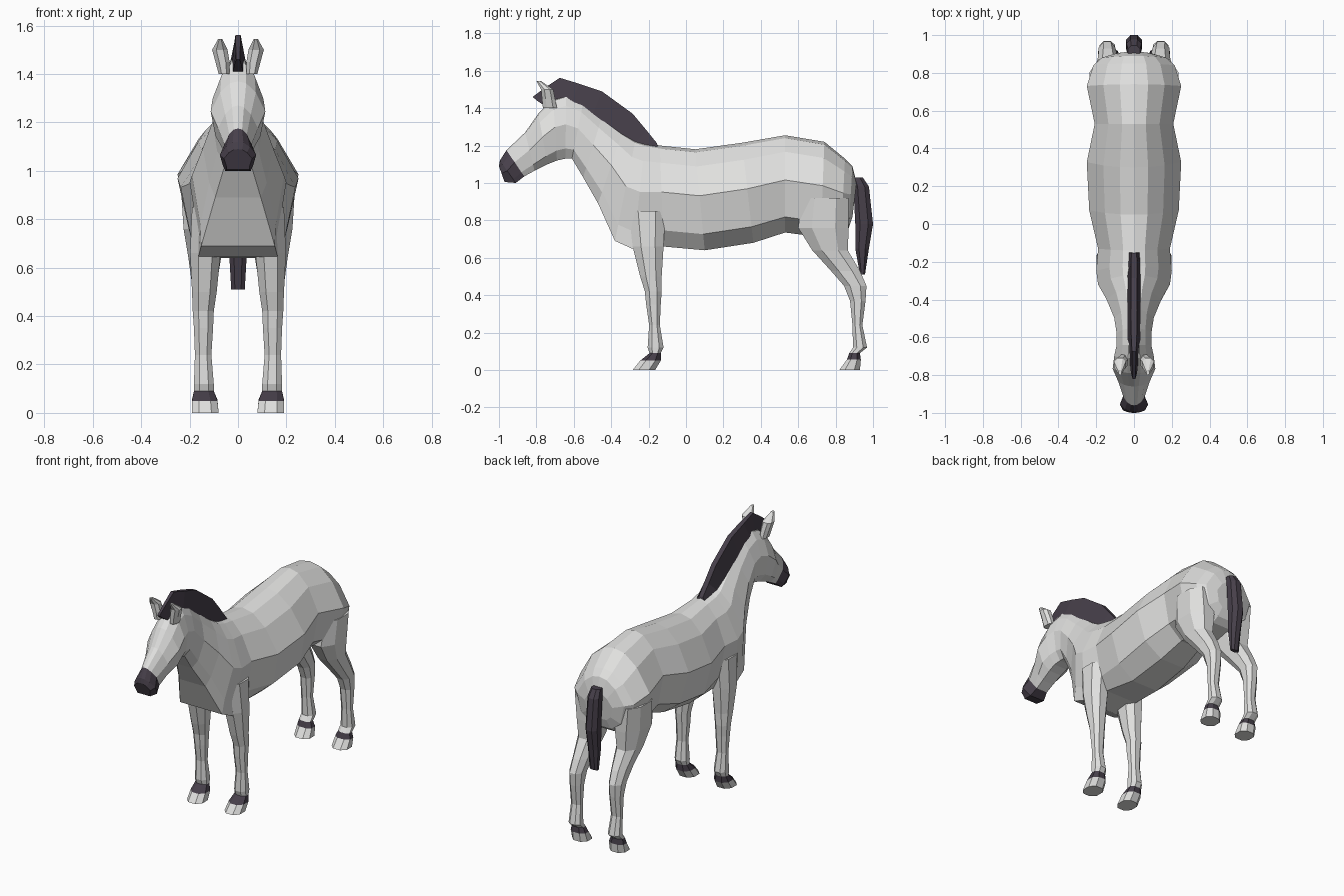
import bpy, bmesh
from mathutils import Vector


def material(name, rgb):
    m = bpy.data.materials.new(name)
    m.diffuse_color = (*rgb, 1)
    return m


COAT = material("light grey coat", (0.74, 0.74, 0.73))
DARK = material("dark hair", (0.062, 0.05, 0.068))


def loft(name, rings, dark=(), mats=(COAT, DARK), mirror=False):
    """Skin a list of rings; segments listed in dark get the second material."""
    bm = bmesh.new()
    vs = [[bm.verts.new(p) for p in r] for r in rings]
    n = len(rings[0])
    for i in range(len(vs) - 1):
        for j in range(n):
            k = (j + 1) % n
            f = bm.faces.new((vs[i][j], vs[i][k], vs[i + 1][k], vs[i + 1][j]))
            f.material_index = int(i in dark)
    bm.faces.new(vs[0])
    cap = bm.faces.new(vs[-1])
    cap.material_index = int(len(vs) - 2 in dark)
    bmesh.ops.recalc_face_normals(bm, faces=bm.faces)
    me = bpy.data.meshes.new(name)
    bm.to_mesh(me)
    bm.free()
    for m in mats:
        me.materials.append(m)
    ob = bpy.data.objects.new(name, me)
    bpy.context.collection.objects.link(ob)
    if mirror:
        ob.modifiers.new("mirror", 'MIRROR')
    return ob


def body_ring(ty, tz, by, bz, w, base):
    """Cross-section strung between a top point and a bottom point."""
    top, bot = Vector((0, ty, tz)), Vector((0, by, bz))
    half = [(0.03, 0.3), (0.17, 0.65), (0.46, 1.0), (0.84, max(0.82, base)), (1.0, base)]
    pts = [top.lerp(bot, t) + Vector((w * k, 0, 0)) for t, k in half]
    return [top] + pts + [Vector((-p.x, p.y, p.z)) for p in reversed(pts)]


# Trunk, neck and head in one skin: top y, top z, bottom y, bottom z, half width, base width
body = [
    (0.912, 1.00, 0.89, 0.82, 0.10, 0.5),
    (0.89, 1.09, 0.87, 0.76, 0.17, 0.4),
    (0.85, 1.13, 0.83, 0.73, 0.215, 0.35),
    (0.74, 1.22, 0.72, 0.71, 0.25, 0.3),
    (0.53, 1.255, 0.53, 0.735, 0.208, 0.35),
    (0.30, 1.215, 0.36, 0.68, 0.25, 0.35),
    (0.05, 1.18, 0.10, 0.64, 0.237, 0.4),
    (-0.14, 1.20, -0.12, 0.66, 0.19, 0.6),
    (-0.22, 1.215, -0.28, 0.645, 0.20, 0.82),
    (-0.27, 1.23, -0.38, 0.69, 0.19, 0.8),
    (-0.34, 1.27, -0.47, 0.89, 0.145, 0.65),
    (-0.45, 1.35, -0.55, 1.03, 0.105, 0.5),
    (-0.55, 1.43, -0.61, 1.13, 0.092, 0.45),
    (-0.64, 1.47, -0.645, 1.13, 0.092, 0.45),
    (-0.71, 1.45, -0.69, 1.12, 0.105, 0.45),
    (-0.79, 1.37, -0.74, 1.10, 0.113, 0.4),
    (-0.86, 1.27, -0.81, 1.065, 0.082, 0.5),
    (-0.96, 1.175, -0.865, 1.035, 0.056, 0.7),
    (-0.995, 1.12, -0.91, 1.00, 0.075, 0.7),
    (-1.0, 1.09, -0.97, 1.005, 0.058, 0.8),
]
loft("body_and_head", [body_ring(*s) for s in body], dark=(17, 18))


def leg_ring(z, y0, y1, x0, x1):
    """Chamfered rectangle."""
    cx, cy = (x1 - x0) * 0.27, (y1 - y0) * 0.27
    return [(x0 + cx, y0, z), (x1 - cx, y0, z), (x1, y0 + cy, z), (x1, y1 - cy, z),
            (x1 - cx, y1, z), (x0 + cx, y1, z), (x0, y1 - cy, z), (x0, y0 + cy, z)]


# Legs: height, front y, rear y, inner x, outer x
front_leg = [
    (0.85, -0.31, -0.11, 0.06, 0.19),
    (0.66, -0.285, -0.12, 0.072, 0.198),
    (0.50, -0.245, -0.13, 0.088, 0.19),
    (0.42, -0.22, -0.13, 0.10, 0.187),
    (0.35, -0.213, -0.135, 0.103, 0.182),
    (0.24, -0.197, -0.14, 0.11, 0.178),
    (0.12, -0.205, -0.12, 0.10, 0.182),
    (0.09, -0.195, -0.135, 0.10, 0.182),
    (0.05, -0.245, -0.135, 0.085, 0.19),
    (0.0, -0.285, -0.165, 0.08, 0.19),
]
hind_leg = [
    (0.92, 0.62, 0.87, 0.07, 0.235),
    (0.76, 0.60, 0.87, 0.05, 0.225),
    (0.64, 0.675, 0.865, 0.07, 0.205),
    (0.53, 0.775, 0.93, 0.088, 0.19),
    (0.45, 0.845, 0.965, 0.098, 0.187),
    (0.37, 0.877, 0.96, 0.103, 0.182),
    (0.24, 0.89, 0.943, 0.11, 0.178),
    (0.12, 0.893, 0.968, 0.10, 0.182),
    (0.09, 0.873, 0.93, 0.10, 0.182),
    (0.055, 0.86, 0.935, 0.085, 0.19),
    (0.0, 0.82, 0.93, 0.08, 0.19),
]
loft("front_legs", [leg_ring(*s) for s in front_leg], dark=(7,), mirror=True)
loft("hind_legs", [leg_ring(*s) for s in hind_leg], dark=(8,), mirror=True)

# Ears: leaf shape leaning forward
ears = [
    (1.40, -0.765, -0.69, 0.035, 0.08),
    (1.45, -0.77, -0.70, 0.035, 0.093),
    (1.50, -0.775, -0.71, 0.043, 0.107),
    (1.545, -0.80, -0.775, 0.065, 0.082),
]
loft("ears", [leg_ring(*s) for s in ears], mirror=True)

# Mane crest: bottom y, z, top y, z, half width
mane = [
    (-0.15, 1.19, -0.155, 1.212, 0.03),
    (-0.28, 1.21, -0.21, 1.28, 0.036),
    (-0.36, 1.25, -0.285, 1.37, 0.036),
    (-0.50, 1.36, -0.45, 1.49, 0.036),
    (-0.61, 1.44, -0.57, 1.53, 0.034),
    (-0.67, 1.45, -0.675, 1.562, 0.024),
    (-0.75, 1.41, -0.76, 1.505, 0.02),
    (-0.79, 1.435, -0.82, 1.46, 0.016),
]
loft("mane", [[(-w, by, bz), (w, by, bz), (w * 0.45, ty, tz), (-w * 0.45, ty, tz)]
              for by, bz, ty, tz, w in mane], mats=(DARK,))

# Tail: height, front y, rear y, half width
tail = [
    (1.03, 0.885, 0.945, 0.032),
    (0.98, 0.895, 0.978, 0.04),
    (0.78, 0.905, 1.0, 0.042),
    (0.65, 0.905, 0.978, 0.036),
    (0.51, 0.93, 0.957, 0.028),
]
loft("tail", [leg_ring(z, a, b, -w, w) for z, a, b, w in tail], mats=(DARK,))
